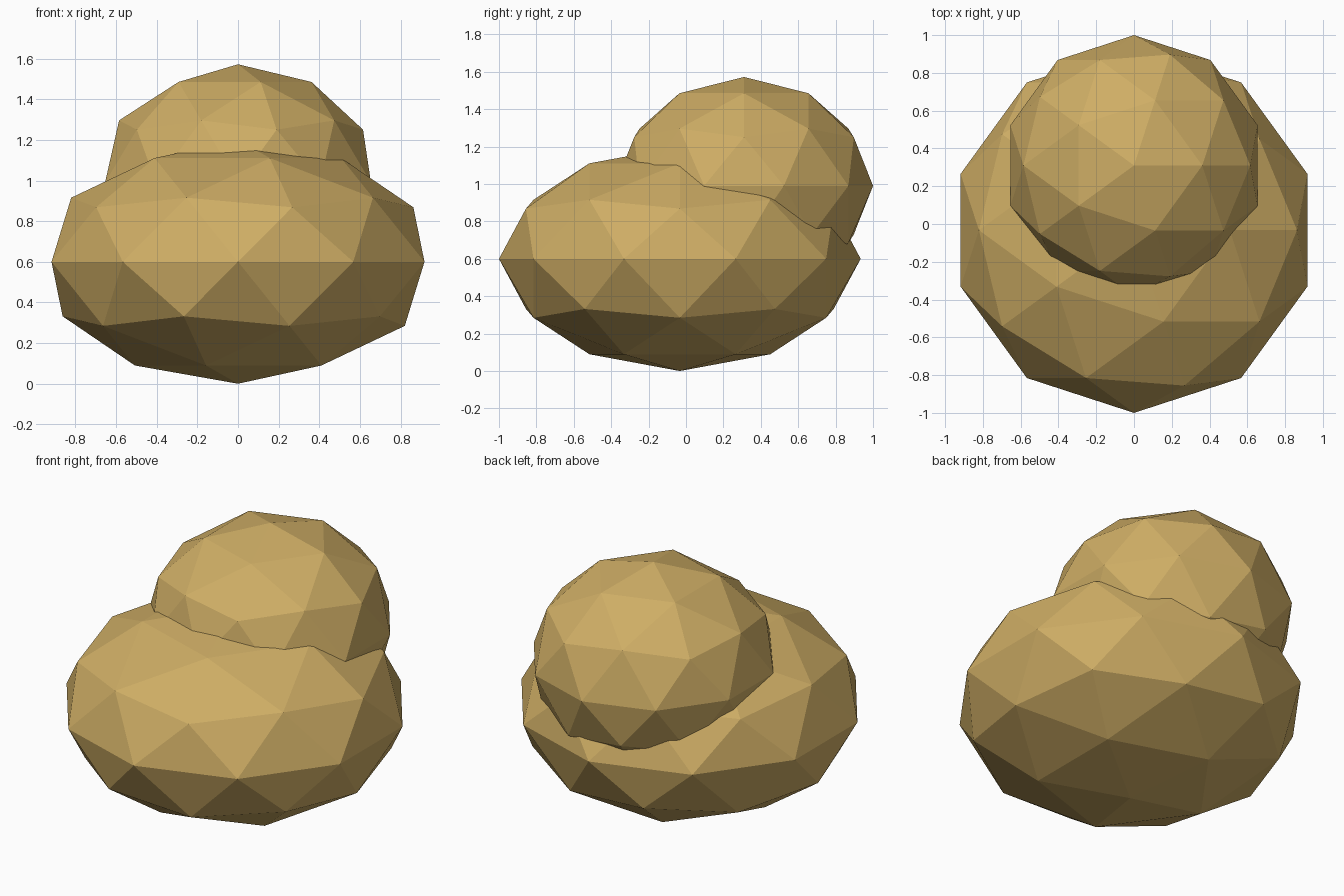
import bpy

if "Cube" in bpy.data.objects:
    bpy.data.objects.remove(bpy.data.objects["Cube"])

mat = bpy.data.materials.new("golden_brown")
mat.diffuse_color = (0.62, 0.42, 0.13, 1)
mat.use_nodes = True
mat.node_tree.nodes["Principled BSDF"].inputs["Base Color"].default_value = mat.diffuse_color


def faceted_blob(name, centre, radii):
    """Low-poly 80-sided icosphere squashed to the given radii."""
    bpy.ops.mesh.primitive_ico_sphere_add(subdivisions=2, radius=1, location=centre)
    ob = bpy.context.object
    ob.name = name
    ob.scale = radii
    bpy.ops.object.transform_apply(location=False, rotation=False, scale=True)
    bpy.ops.object.shade_flat()
    ob.data.materials.append(mat)
    return ob


# wide lower mound, resting on the ground
faceted_blob("lower_mound", (0, -0.033, 0.6), (0.965, 0.967, 0.6))

# smaller upper mound, set back and sunk into the lower one
faceted_blob("upper_mound", (0, 0.31, 0.99), (0.688, 0.69, 0.582))
